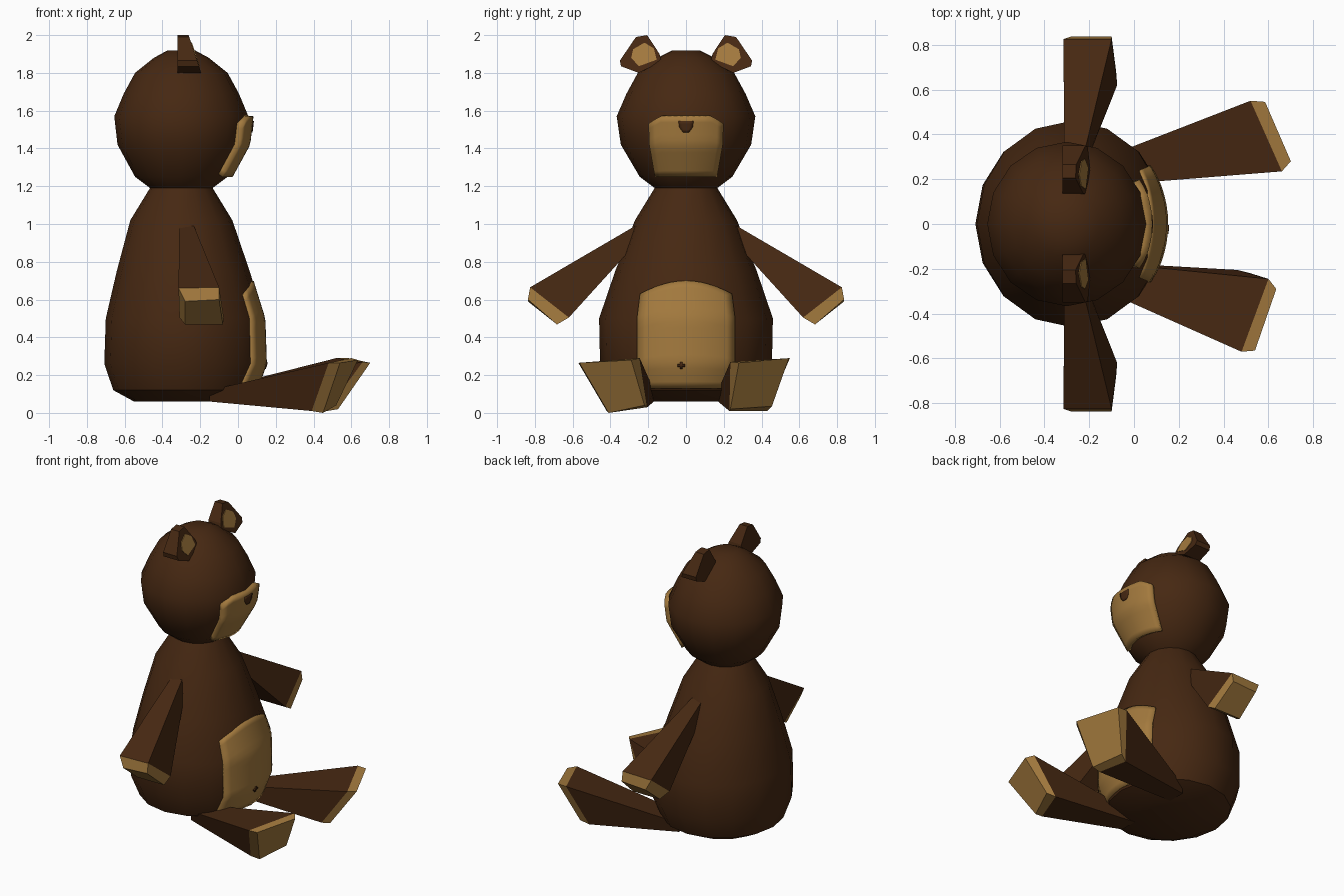
import bpy, bmesh, math

if "Cube" in bpy.data.objects:
    bpy.data.objects.remove(bpy.data.objects["Cube"])


def material(name, rgb):
    m = bpy.data.materials.new(name)
    m.diffuse_color = (*rgb, 1)
    m.use_nodes = True
    m.node_tree.nodes["Principled BSDF"].inputs["Base Color"].default_value = m.diffuse_color
    return m


MATS = [material("brown fur", (0.061, 0.021, 0.006)),
        material("tan fur", (0.37, 0.195, 0.048))]
BROWN, TAN = 0, 1


def make(name, verts, faces, mats, smooth=False, closed=True):
    me = bpy.data.meshes.new(name)
    me.from_pydata(verts, [], faces)
    for m in MATS:
        me.materials.append(m)
    for p, k in zip(me.polygons, mats):
        p.material_index = k
    if closed:
        bm = bmesh.new()
        bm.from_mesh(me)
        bmesh.ops.recalc_face_normals(bm, faces=bm.faces)
        bm.to_mesh(me)
        bm.free()
    ob = bpy.data.objects.new(name, me)
    bpy.context.collection.objects.link(ob)
    if smooth:
        bpy.ops.object.select_all(action='DESELECT')
        ob.select_set(True)
        bpy.context.view_layer.objects.active = ob
        bpy.ops.object.shade_smooth_by_angle(angle=math.radians(35))
    return ob


def loft(name, rings, mats, smooth=False):
    """Skin matching rings; mats gives one colour per band, the last also caps."""
    n = len(rings[0])
    verts = [v for r in rings for v in r]
    faces, cols = [], []
    for i in range(len(rings) - 1):
        for j in range(n):
            k = (j + 1) % n
            faces.append((i*n + j, i*n + k, (i+1)*n + k, (i+1)*n + j))
            cols.append(mats[i])
    faces += [tuple(range(n)), tuple(range(len(verts) - n, len(verts)))]
    cols += [mats[0], mats[-1]]
    return make(name, verts, faces, cols, smooth)


def turned(name, profile, sides=16):
    rings = [[(cx + rx*math.cos(2*math.pi*j/sides), ry*math.sin(2*math.pi*j/sides), z)
              for j in range(sides)] for z, cx, rx, ry in profile]
    return loft(name, rings, [BROWN]*len(rings), True)


def lerp_table(table, z):
    z = min(max(z, table[0][0]), table[-1][0])
    for a, b in zip(table, table[1:]):
        if z <= b[0]:
            t = (z - a[0]) / (b[0] - a[0])
            return [p + (q - p)*t for p, q in zip(a[1:], b[1:])]


def patch(name, profile, widths, top, offset, thick, mat, cy=0, rows=10, cols=12):
    """Plate that follows the front of a turned shape."""
    zb = widths[0][0]
    verts, faces = [], []
    for i in range(rows + 1):
        for j in range(cols + 1):
            t = 2*j/cols - 1
            z = zb + (top(t) - zb)*i/rows
            y = cy + t*lerp_table(widths, z)[0]
            cx, rx, ry = lerp_table(profile, z)
            verts.append((cx + (rx + offset)*math.sqrt(1 - (y/(ry + offset))**2), y, z))
    w = cols + 1
    for i in range(rows):
        for j in range(cols):
            a = i*w + j
            faces.append((a, a + 1, a + w + 1, a + w))
    ob = make(name, verts, faces, [mat]*len(faces), True, False)
    s = ob.modifiers.new("thickness", 'SOLIDIFY')
    s.thickness, s.offset = thick, -1
    return ob


# Body and head: height, centre x, radius x, radius y
BODY = [(0.06, -0.30, 0.25, 0.27), (0.12, -0.28, 0.38, 0.39), (0.26, -0.28, 0.428, 0.455),
        (0.50, -0.28, 0.42, 0.46), (0.75, -0.29, 0.352, 0.375),
        (1.02, -0.30, 0.27, 0.27), (1.20, -0.30, 0.16, 0.16)]
HEAD = [(1.19, -0.30, 0.165, 0.165), (1.25, -0.30, 0.245, 0.245), (1.42, -0.30, 0.338, 0.345),
        (1.57, -0.30, 0.355, 0.367), (1.69, -0.30, 0.305, 0.315), (1.80, -0.30, 0.245, 0.255),
        (1.88, -0.30, 0.145, 0.15), (1.918, -0.30, 0.075, 0.075)]
turned("body", BODY)
turned("head", HEAD)

# Tan patches and small brown details
patch("belly", BODY, [(0.13, 0.26), (0.5, 0.26), (0.7, 0.235)],
      lambda t: 0.70 - 0.07*t*t, 0.005, 0.02, TAN, rows=16)
patch("muzzle", HEAD, [(1.25, 0.165), (1.42, 0.195), (1.57, 0.2)],
      lambda t: 1.57 - 0.13*max(0, abs(t) - 0.7), 0.027, 0.05, TAN)
patch("nose", HEAD, [(1.485, 0.015), (1.51, 0.036), (1.545, 0.04)],
      lambda t: 1.545, 0.032, 0.01, BROWN, rows=4, cols=4)
for w, h in ((0.02, 0.006), (0.006, 0.018)):
    patch("navel", BODY, [(0.25 - h, w), (0.25 + h, w)], lambda t: 0.25 + h,
          0.009, 0.009, BROWN, cy=-0.025, rows=2, cols=2)

# Ears: wedge-shaped, with a tan plate on the sloping front
EAR = [(.13, 1.86), (.14, 1.90), (.206, 2.0), (.265, 1.99), (.35, 1.865), (.344, 1.835), (.25, 1.80)]
INNER = [(.155, 1.87), (.17, 1.93), (.22, 1.96), (.28, 1.925), (.29, 1.88), (.25, 1.835)]


def ear_front(z):
    return -0.205 - 0.33*(z - 1.83)


for side, s in (("right", -1), ("left", 1)):
    loft(side + "_ear", [[(-0.32, s*y, z) for y, z in EAR],
                         [(ear_front(z), s*y, z) for y, z in EAR]], [BROWN, BROWN])
    loft(side + "_inner_ear", [[(ear_front(z) + d, s*y, z) for y, z in INNER]
                               for d in (-0.003, 0.004)], [TAN, TAN])
    # Arms: widening from the shoulder to a bevelled tan paw
    rings = [[(-.31, .20, 1.03), (-.25, .20, 1.03), (-.25, .18, .99), (-.31, .18, .99)],
             [(-.315, .825, .66), (-.10, .825, .665), (-.075, .62, .505), (-.31, .62, .505)],
             [(-.28, .837, .59), (-.10, .837, .60), (-.08, .683, .468), (-.28, .683, .468)]]
    loft(side + "_arm", [[(x, s*y, z) for x, y, z in r] for r in rings], [BROWN, TAN])

# Legs: each posed slightly differently, with tan soles
LEGS = {
    "right_leg": [[(-.15, -.29, .12), (-.15, -.17, .12), (-.15, -.17, .06), (-.15, -.29, .06)],
                  [(.48, -.57, .265), (.60, -.245, .29), (.46, -.205, .03), (.39, -.42, .01)],
                  [(.54, -.565, .265), (.635, -.29, .28), (.52, -.22, .04), (.45, -.41, .0)]],
    "left_leg": [[(-.15, .29, .12), (-.15, .17, .12), (-.15, .17, .06), (-.15, .29, .06)],
                 [(.52, .55, .29), (.66, .235, .27), (.47, .23, .01), (.43, .43, .01)],
                 [(.585, .545, .29), (.70, .28, .265), (.53, .235, .02), (.48, .455, .035)]]}
for name, rings in LEGS.items():
    loft(name, rings, [BROWN, TAN])
